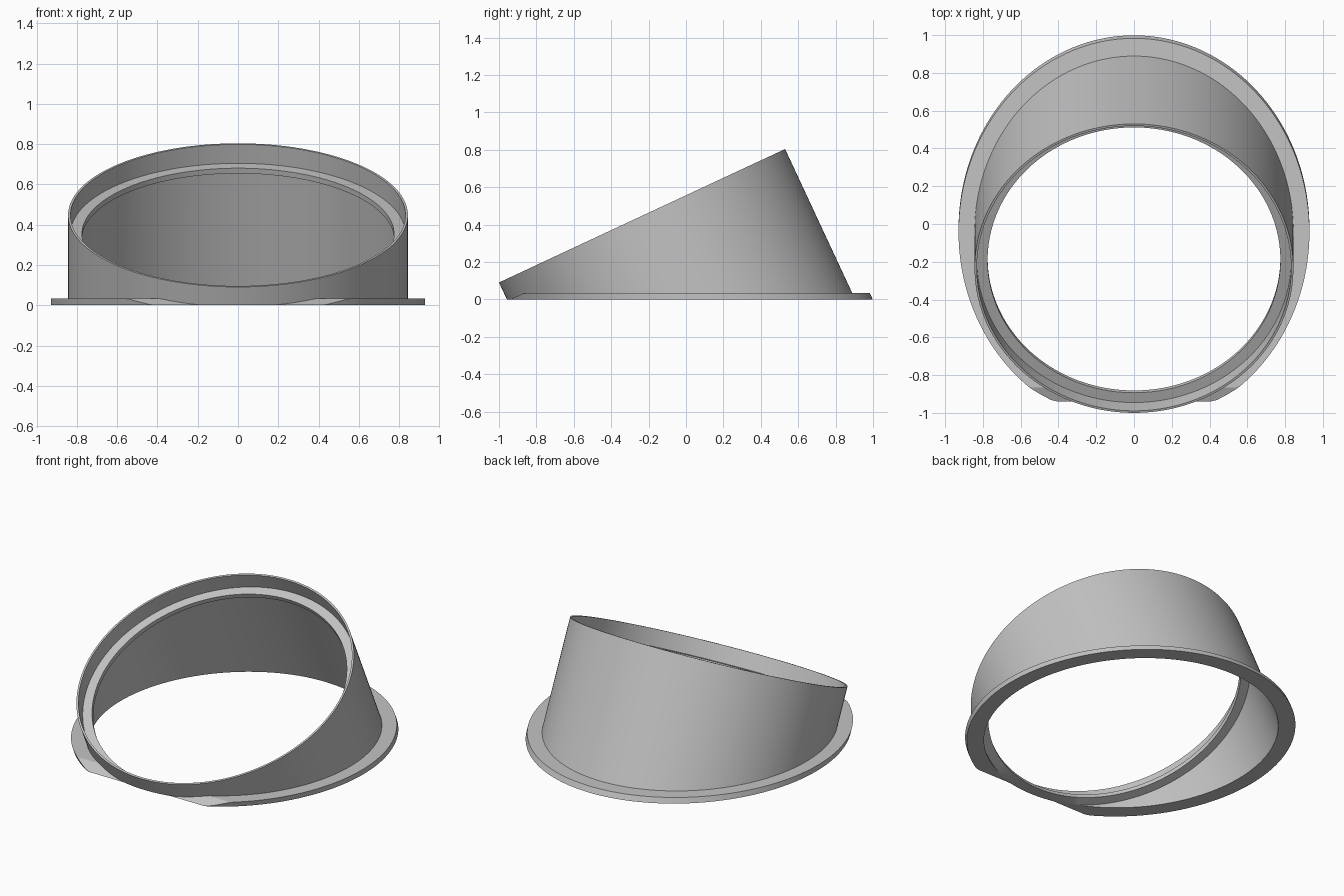
import bpy, bmesh, math
from mathutils import Vector

cube = bpy.data.objects.get("Cube")
if cube:
    bpy.data.objects.remove(cube, do_unlink=True)

SEGMENTS = 192
TILT = math.radians(25)
RIM_CENTRE = Vector((0, -0.235, 0.4475))
SIDE = Vector((1, 0, 0))
UPHILL = Vector((0, math.cos(TILT), math.sin(TILT)))
AXIS = Vector((0, -math.sin(TILT), math.cos(TILT)))

OUTER, INNER, LIP = 0.844, 0.832, 0.775    # radii of the tilted tube
FLANGE, THICK, CUT = 0.929, 0.034, 0.108   # flange radius, height, depth of its front cut

grey = bpy.data.materials.new("satin grey")
grey.use_nodes = True
colour = (0.55, 0.55, 0.55, 1)
grey.diffuse_color = colour
grey.node_tree.nodes["Principled BSDF"].inputs["Base Color"].default_value = colour


def at_depth(r, a, depth):
    """Point of the tilted tube at a depth below the rim, kept above the ground."""
    p = RIM_CENTRE + r * (math.cos(a) * SIDE + math.sin(a) * UPHILL) - depth * AXIS
    if p.z < 0:
        p -= AXIS * (p.z / AXIS.z)
    return p


def at_height(r, a, z):
    """Point of the tilted tube at a level height."""
    p = at_depth(r, a, 0)
    return p + AXIS * ((z - p.z) / AXIS.z)


def flange_top(r, a):
    """Upper flange surface: level, with a sloping cut at the front."""
    return min(at_height(r, a, THICK), at_depth(r, a, CUT), key=lambda p: p.z)


def cut_radius(a, z):
    """Flange radius, trimmed where the sloping cut reaches height z."""
    reach = (RIM_CENTRE.z - CUT * AXIS.z - z) / UPHILL.z
    r = min(FLANGE, reach / -math.sin(a)) if math.sin(a) < 0 else FLANGE
    return max(r, OUTER)


def ring_solid(name, rings):
    """Closed band of faces through rings, each a function of the angle."""
    bm = bmesh.new()
    angles = [math.tau * i / SEGMENTS for i in range(SEGMENTS)]
    loops = [[bm.verts.new(ring(a)) for a in angles] for ring in rings]
    for k, low in enumerate(loops):
        high = loops[(k + 1) % len(loops)]
        for i in range(SEGMENTS):
            j = (i + 1) % SEGMENTS
            bm.faces.new((low[i], low[j], high[j], high[i]))
    bmesh.ops.remove_doubles(bm, verts=bm.verts, dist=0.00005)
    bmesh.ops.recalc_face_normals(bm, faces=bm.faces)
    mesh = bpy.data.meshes.new(name)
    bm.to_mesh(mesh)
    bm.free()
    mesh.materials.append(grey)
    obj = bpy.data.objects.new(name, mesh)
    bpy.context.collection.objects.link(obj)
    bpy.ops.object.select_all(action='DESELECT')
    obj.select_set(True)
    bpy.context.view_layer.objects.active = obj
    bpy.ops.object.shade_smooth_by_angle(angle=math.radians(18))
    return obj


# Tilted tube with a seating lip inside, sliced level at the ground
ring_solid("tilted_tube", [
    lambda a: at_height(OUTER, a, 0),
    lambda a: at_depth(OUTER, a, 0),
    lambda a: at_depth(INNER, a, 0),
    lambda a: at_depth(INNER, a, 0.104),
    lambda a: at_depth(LIP, a, 0.104),
    lambda a: at_depth(LIP, a, 0.133),
    lambda a: at_depth(INNER, a, 0.133),
    lambda a: at_height(INNER, a, 0),
])

# Thin base flange, trimmed at the front
ring_solid("base_flange", [
    lambda a: at_height(OUTER, a, 0),
    lambda a: at_height(cut_radius(a, 0), a, 0),
    lambda a: flange_top(cut_radius(a, 0), a),
    lambda a: flange_top(cut_radius(a, THICK), a),
    lambda a: flange_top(OUTER, a),
])
